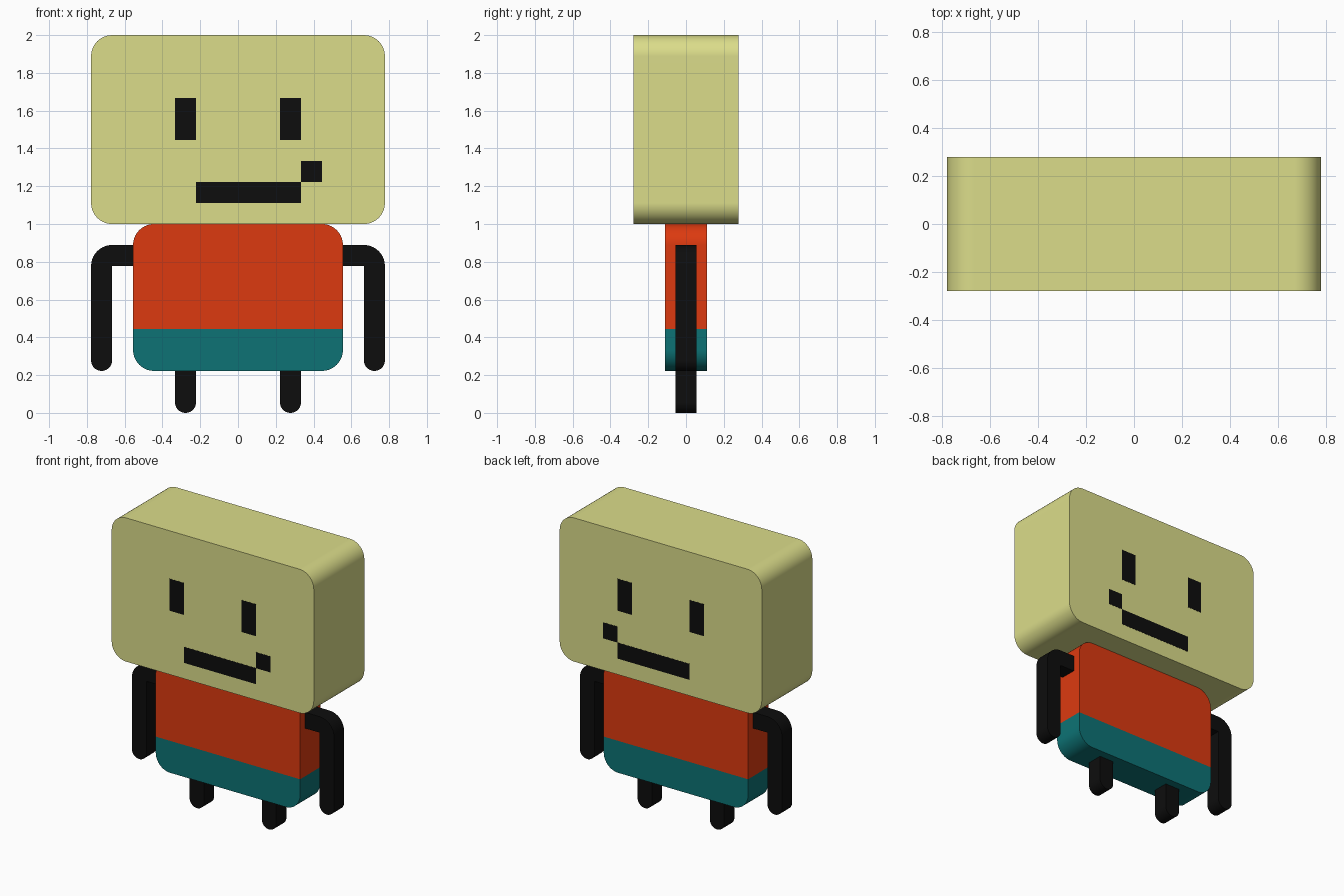
import bpy, bmesh, math
from mathutils import Vector

if "Cube" in bpy.data.objects:
    bpy.data.objects.remove(bpy.data.objects["Cube"])

U = 1 / 9  # grid unit of the figure


def material(name, rgb):
    m = bpy.data.materials.new(name)
    m.diffuse_color = (*rgb, 1)
    m.use_nodes = True
    m.node_tree.nodes["Principled BSDF"].inputs["Base Color"].default_value = m.diffuse_color
    return m


YELLOW = material("pale_yellow", (0.71, 0.72, 0.255))
ORANGE = material("orange_red", (0.72, 0.042, 0.005))
TEAL = material("teal", (0.004, 0.171, 0.178))
BLACK = material("black", (0.004, 0.004, 0.004))


def slab(name, corners, half_depth, mat, side=1, steps=10):
    """Extrude an outline of (x, z, radius) right-angle corners along y, in grid units."""
    outline = []
    for i, (x, z, r) in enumerate(corners):
        p = Vector((x, z))
        if r == 0:
            outline.append(p)
            continue
        to_prev = (Vector(corners[i - 1][:2]) - p).normalized()
        to_next = (Vector(corners[(i + 1) % len(corners)][:2]) - p).normalized()
        centre = p + r * (to_prev + to_next)
        for k in range(steps + 1):
            t = math.pi / 2 * k / steps
            outline.append(centre - r * (to_next * math.cos(t) + to_prev * math.sin(t)))
    # drop repeated points where two arcs meet
    outline = [p for i, p in enumerate(outline) if (p - outline[i - 1]).length > 1e-4]

    bm = bmesh.new()
    front = bm.faces.new([bm.verts.new((side * p.x * U, -half_depth * U, p.y * U))
                          for p in outline])
    ext = bmesh.ops.extrude_face_region(bm, geom=[front], use_keep_orig=True)
    verts = [g for g in ext["geom"] if isinstance(g, bmesh.types.BMVert)]
    bmesh.ops.translate(bm, vec=(0, 2 * half_depth * U, 0), verts=verts)
    bmesh.ops.recalc_face_normals(bm, faces=bm.faces)
    mesh = bpy.data.meshes.new(name)
    bm.to_mesh(mesh)
    bm.free()
    mesh.materials.append(mat)
    mesh.shade_smooth()
    mesh.set_sharp_from_angle(angle=math.radians(30))
    obj = bpy.data.objects.new(name, mesh)
    bpy.context.collection.objects.link(obj)
    # keeps the broad sides flat beside the rounded corners
    obj.modifiers.new("weighted_normals", 'WEIGHTED_NORMAL').keep_sharp = True
    return obj


def box(x0, x1, z0, z1, bottom=0, top=0):
    return [(x0, z0, bottom), (x1, z0, bottom), (x1, z1, top), (x0, z1, top)]


# Head, shirt and trousers
slab("head", box(-7, 7, 9, 18, 1, 1), 2.5, YELLOW)
slab("shirt", box(-5, 5, 4, 9, 0, 1), 1, ORANGE)
slab("trousers", box(-5, 5, 2, 4, 1, 0), 1, TEAL)

# Face inlays run through the head and show on the back too
FACE = 2.51
slab("mouth", box(-2, 3, 10, 11), FACE, BLACK)
slab("mouth_corner", box(3, 4, 11, 12), FACE, BLACK)

# Mirrored eyes, legs and bent arms
arm = [(4.9, 7, 0), (6, 7, 0), (6, 2, 0.5), (7, 2, 0.5), (7, 8, 1), (4.9, 8, 0)]
for label, side in (("left", 1), ("right", -1)):
    slab(label + "_eye", box(2, 3, 13, 15), FACE, BLACK, side)
    slab(label + "_leg", box(2, 3, 0, 2.1, 0.5, 0), 0.5, BLACK, side)
    slab(label + "_arm", arm, 0.5, BLACK, side)
